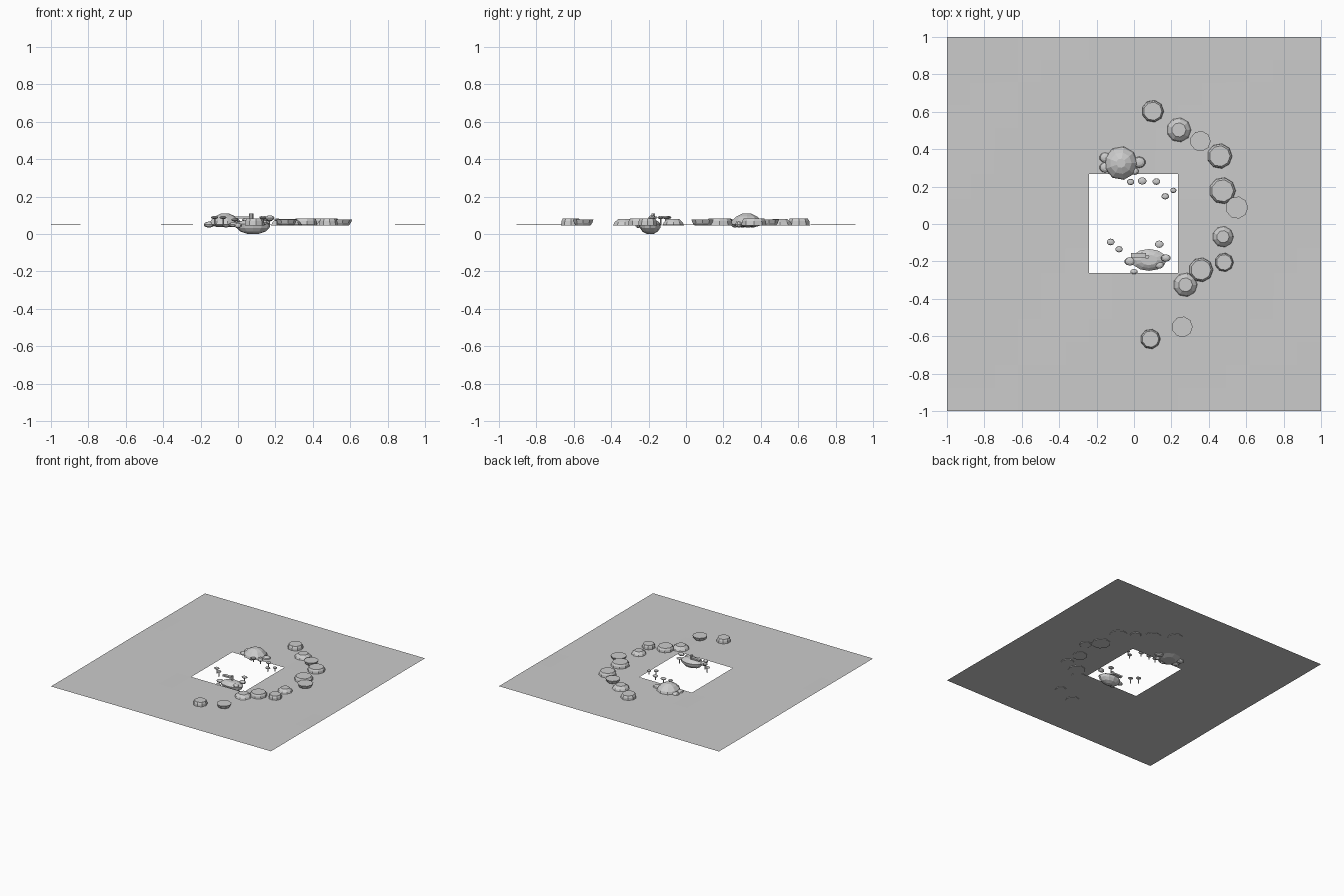
import bpy, bmesh, math
from mathutils import Matrix

if "Cube" in bpy.data.objects:
    bpy.data.objects.remove(bpy.data.objects["Cube"])

GROUND = 0.05


def finish(name, bm):
    bmesh.ops.recalc_face_normals(bm, faces=bm.faces[:])
    mesh = bpy.data.meshes.new(name)
    bm.to_mesh(mesh)
    bm.free()
    ob = bpy.data.objects.new(name, mesh)
    bpy.context.collection.objects.link(ob)
    return ob


def lathe(name, x, y, profile, sides=9, squash=1.0, caps=True):
    """Faceted body of revolution from (radius, z) rings."""
    bm = bmesh.new()
    rings = [[bm.verts.new((x + r * math.cos(2 * math.pi * i / sides),
                            y + squash * r * math.sin(2 * math.pi * i / sides), z))
              for i in range(sides)] for r, z in profile]
    for a, b in zip(rings, rings[1:]):
        for i in range(sides):
            j = (i + 1) % sides
            bm.faces.new((a[i], a[j], b[j], b[i]))
    if caps:
        bm.faces.new(rings[0][::-1])
        bm.faces.new(rings[-1])
    return finish(name, bm)


def blob(name, loc, size):
    bm = bmesh.new()
    bmesh.ops.create_uvsphere(bm, u_segments=10, v_segments=6, radius=1,
                              matrix=Matrix.Translation(loc) @ Matrix.Diagonal((*size, 1)))
    return finish(name, bm)


# Ground sheet with a rectangular pond opening
def axis(lo, hi):
    return ([-1 + (lo + 1) * i / 6 for i in range(6)] +
            [lo + (hi - lo) * i / 4 for i in range(4)] +
            [hi + (1 - hi) * i / 6 for i in range(7)])


xs, ys = axis(-0.24, 0.235), axis(-0.263, 0.267)
bm = bmesh.new()
grid = [[bm.verts.new((x, y, GROUND + 0.0012 * math.sin(5 * x) * math.cos(4 * y)))
         for y in ys] for x in xs]
for i in range(16):
    for j in range(16):
        if not (6 <= i < 10 and 6 <= j < 10):
            bm.faces.new((grid[i][j], grid[i + 1][j], grid[i + 1][j + 1], grid[i][j + 1]))
loose = [v for v in bm.verts if not v.link_faces]
bmesh.ops.delete(bm, geom=loose, context='VERTS')
ground = finish("ground", bm)

# Border stones: steep drums, low domes and upward-flared bowls
shapes = {
    "drum": [(1.0, 0.045), (0.95, 0.068), (0.82, 0.082)],
    "dome": [(1.0, 0.045), (0.85, 0.063), (0.56, 0.08)],
    "bowl": [(0.72, 0.045), (0.88, 0.058), (1.0, 0.076)],
}
stones = [
    ("drum", 0.10, 0.603, 0.060), ("dome", 0.24, 0.503, 0.068),
    ("bowl", 0.355, 0.443, 0.055), ("drum", 0.458, 0.363, 0.068),
    ("drum", 0.473, 0.178, 0.072), ("bowl", 0.55, 0.088, 0.060),
    ("dome", 0.476, -0.068, 0.059), ("drum", 0.482, -0.205, 0.051),
    ("drum", 0.358, -0.245, 0.066), ("dome", 0.275, -0.325, 0.067),
    ("bowl", 0.258, -0.55, 0.056), ("drum", 0.088, -0.615, 0.054),
]
for n, (kind, x, y, r) in enumerate(stones):
    lathe(f"{kind}_stone_{n}", x, y, [(k * r, z) for k, z in shapes[kind]])

# Upright turtle on the back bank: domed shell, head and limbs
lathe("back_turtle_shell", -0.07, 0.325,
      [(0.05, 0.038), (0.09, 0.05), (0.083, 0.068), (0.058, 0.092), (0.025, 0.108)])
for n, (x, y, r) in enumerate([(-0.155, 0.355, 0.03), (-0.155, 0.302, 0.03),
                               (0.028, 0.33, 0.034), (-0.063, 0.262, 0.022),
                               (0.003, 0.282, 0.022)]):
    blob(f"back_turtle_limb_{n}", (x, y, 0.05), (r, r * 0.9, 0.016))

# Front turtle floating low in the opening
lathe("front_turtle_shell", 0.08, -0.192,
      [(0.03, 0.0), (0.066, 0.012), (0.088, 0.032), (0.094, 0.052),
       (0.07, 0.066), (0.045, 0.075)], sides=12, squash=0.62)
for n, (x, y, z, r) in enumerate([(0.17, -0.182, 0.085, 0.026), (-0.022, -0.2, 0.05, 0.03),
                                  (0.0, -0.255, 0.045, 0.02), (0.135, -0.22, 0.06, 0.025)]):
    blob(f"front_turtle_limb_{n}", (x, y, z), (r, r * 0.75, 0.014))
bm = bmesh.new()
bmesh.ops.create_cube(bm, size=1, matrix=Matrix.Translation((0.025, -0.167, 0.088))
                      @ Matrix.Diagonal((0.08, 0.025, 0.012, 1)))
finish("front_turtle_fin", bm)
lathe("front_turtle_peg", 0.07, -0.175, [(0.012, 0.07), (0.012, 0.108)], 6)

# Little toadstools: thin stem under a flat cap
for n, (x, y, z, r) in enumerate([
        (-0.125, -0.096, 0.088, 0.021), (-0.08, -0.135, 0.088, 0.02),
        (0.135, -0.108, 0.088, 0.023), (-0.018, 0.225, 0.075, 0.02),
        (0.044, 0.23, 0.075, 0.023), (0.12, 0.227, 0.075, 0.021),
        (0.21, 0.18, 0.075, 0.017), (0.167, 0.148, 0.075, 0.02)]):
    blob(f"toadstool_cap_{n}", (x, y, z), (r, r * 0.85, 0.008))
    lathe(f"toadstool_stem_{n}", x, y, [(0.004, 0.045), (0.004, z)], 6)
